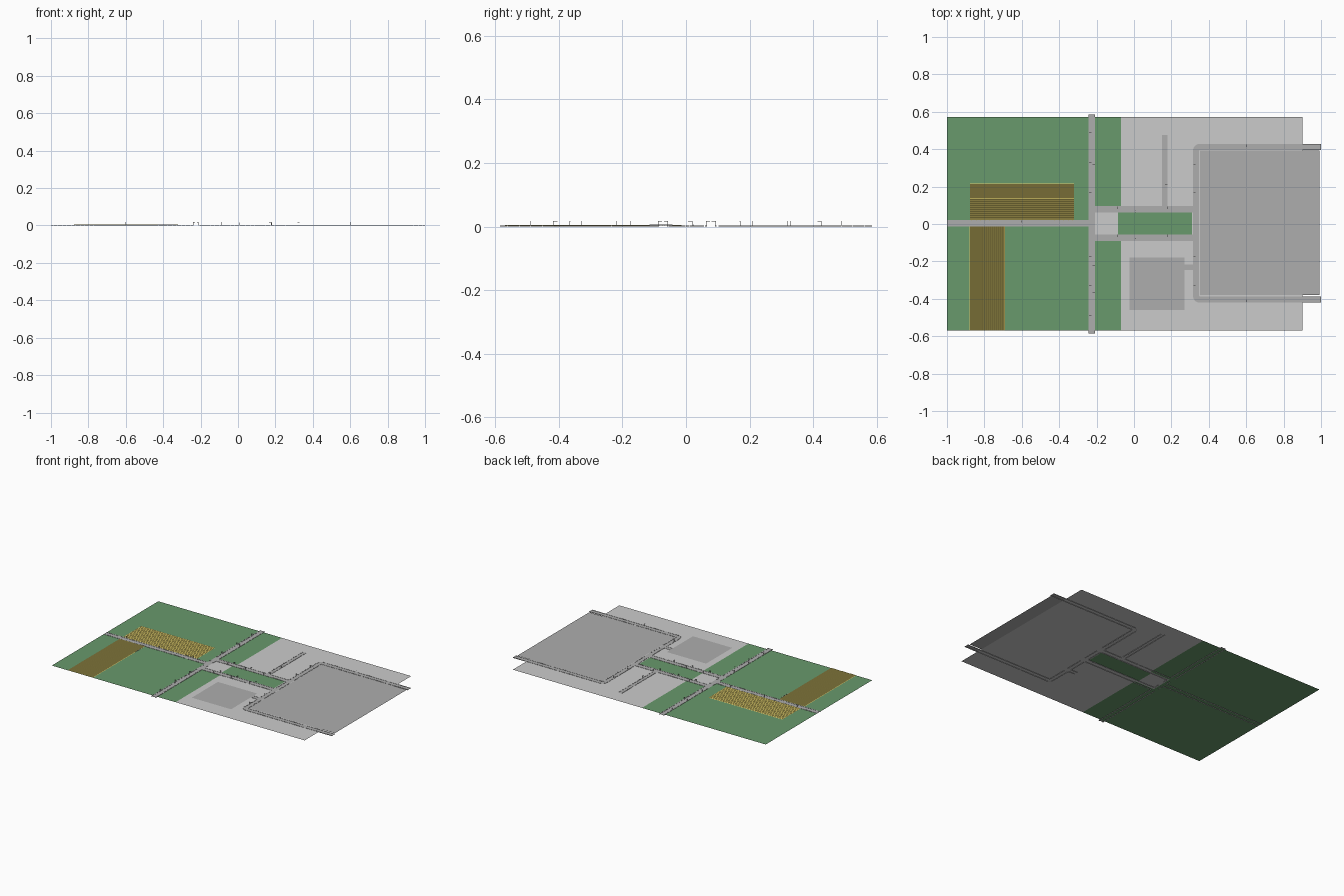
import bpy, bmesh, math
from mathutils import Vector

if "Cube" in bpy.data.objects:
    bpy.data.objects.remove(bpy.data.objects["Cube"])


def material(name, rgb):
    m = bpy.data.materials.new(name)
    m.diffuse_color = (*rgb, 1)
    m.use_nodes = True
    m.node_tree.nodes["Principled BSDF"].inputs["Base Color"].default_value = m.diffuse_color
    return m


GREEN = material("grass", (0.14, 0.32, 0.15))
YELLOW = material("crop", (0.70, 0.58, 0.14))
DARK = material("asphalt", (0.42, 0.42, 0.42))


def finish(bm, name, mat=None):
    me = bpy.data.meshes.new(name)
    bm.to_mesh(me)
    bm.free()
    ob = bpy.data.objects.new(name, me)
    bpy.context.collection.objects.link(ob)
    if mat:
        me.materials.append(mat)
    return ob


def quad(bm, x0, x1, y0, y1, z):
    bm.faces.new([bm.verts.new(p) for p in
                  ((x0, y0, z), (x1, y0, z), (x1, y1, z), (x0, y1, z))])


def plate(name, rects, z, mat=None):
    bm = bmesh.new()
    for r in rects:
        quad(bm, *r, z)
    return finish(bm, name, mat)


def box(bm, centre, size, angle=0.0):
    vs = bmesh.ops.create_cube(bm, size=1)["verts"]
    c, s = math.cos(angle), math.sin(angle)
    for v in vs:
        x, y, z = (v.co[i] * size[i] for i in range(3))
        v.co = Vector((c * x - s * y, s * x + c * y, z)) + Vector(centre)


# Ground: grass on the left, paving on the right, a green strip in the middle
plate("grass_ground", [(-1, -0.22, -0.57, 0.573), (-0.22, -0.07, 0.075, 0.573),
                       (-0.22, -0.07, -0.57, -0.075),
                       (-0.085, 0.31, -0.06, 0.065)], 0.0020, GREEN)
plate("paved_ground", [(-0.07, 0.90, 0.075, 0.573), (-0.07, 0.90, -0.57, -0.075),
                       (0.31, 0.90, -0.075, 0.075), (-0.22, -0.085, -0.075, 0.075),
                       (-0.085, 0.31, 0.065, 0.075),
                       (-0.085, 0.31, -0.075, -0.06)], 0.0020)

# Dark lots: large building plot and parking lot
plate("building_plot", [(0.352, 0.993, -0.38, 0.392)], 0.0028, DARK)
plate("parking_lot", [(-0.025, 0.27, -0.46, -0.18)], 0.0028, DARK)

# Crop fields with ridged rows
def field(name, x0, x1, y0, y1, rows, along_x):
    bm = bmesh.new()
    prev = None
    for i in range(rows * 2 + 1):
        t = i / (rows * 2)
        z = 0.0046 if i % 2 else 0.0026
        if along_x:
            y = y0 + t * (y1 - y0)
            pair = [bm.verts.new((x0, y, z)), bm.verts.new((x1, y, z))]
        else:
            x = x0 + t * (x1 - x0)
            pair = [bm.verts.new((x, y1, z)), bm.verts.new((x, y0, z))]
        if prev:
            bm.faces.new((prev[0], prev[1], pair[1], pair[0]))
        prev = pair
    finish(bm, name, YELLOW)


field("crop_field_north", -0.877, -0.322, 0.02, 0.217, 18, True)
field("crop_field_south", -0.88, -0.69, -0.57, -0.014, 18, False)

# Roads: strip surface plus rows of kerb stones, left open at junctions
JUNCTIONS = [(-0.225, 0.003, 0.022), (-0.225, 0.078, 0.022), (-0.225, -0.073, 0.022),
             (0.332, 0.078, 0.022), (0.332, -0.073, 0.022), (0.332, -0.232, 0.020),
             (0.165, 0.090, 0.021)]


def road(name, path, width, kerb=0.005):
    pts = [Vector((*p, 0)) for p in path]
    sides = []
    for i, p in enumerate(pts):
        a = (p - pts[i - 1]).normalized() if i else (pts[1] - p).normalized()
        b = (pts[i + 1] - p).normalized() if i < len(pts) - 1 else a
        t = (a + b).normalized()
        sides.append(Vector((-t.y, t.x, 0)) / max(t.dot(a), 0.3))
    bm = bmesh.new()
    h = width / 2
    prev = None
    for p, n in zip(pts, sides):
        row = [bm.verts.new(p + n * o + Vector((0, 0, 0.0026))) for o in (h, -h)]
        if prev:
            bm.faces.new((prev[0], prev[1], row[1], row[0]))
        prev = row
    finish(bm, name + "_surface", DARK)
    bm = bmesh.new()
    for s in (1, -1):
        line = [p + n * s * (h - kerb / 2) for p, n in zip(pts, sides)]
        for a, b in zip(line, line[1:]):
            d = b - a
            count = max(1, round(d.length / 0.012))
            for k in range(count):
                c = a + d * ((k + 0.5) / count)
                if any(max(abs(c.x - x), abs(c.y - y)) < r for x, y, r in JUNCTIONS):
                    continue
                box(bm, (c.x, c.y, 0.0018), (d.length / count * 0.92, kerb, 0.0036),
                    math.atan2(d.y, d.x))
    finish(bm, name + "_kerbs", DARK)


road("main_road", [(-0.225, -0.585), (-0.225, 0.585)], 0.035)
road("west_road", [(-1, 0.004), (-0.243, 0.004)], 0.035)
road("upper_link_road", [(-0.2075, 0.078), (0.315, 0.078)], 0.035)
road("lower_link_road", [(-0.2075, -0.073), (0.315, -0.073)], 0.035)
road("north_lane", [(0.165, 0.0955), (0.165, 0.475)], 0.028)
road("parking_entry", [(0.27, -0.232), (0.316, -0.232)], 0.03)


def corner(cx, cy, r, a0, a1, n=6):
    return [(cx + r * math.cos(math.radians(a0 + (a1 - a0) * i / n)),
             cy + r * math.sin(math.radians(a0 + (a1 - a0) * i / n))) for i in range(n + 1)]


road("ring_road", [(1, 0.412)] + corner(0.352, 0.392, 0.02, 90, 180)
     + corner(0.352, -0.384, 0.02, 180, 270) + [(1, -0.404)], 0.033)

# Street lamps: thin pole, arm over the road, small lamp head
def lamp(bm, x, y, dx, dy, h=0.017, reach=0.010):
    box(bm, (x, y, h / 2), (0.0016, 0.0016, h))
    ang = math.atan2(dy, dx)
    box(bm, (x + dx * reach / 2, y + dy * reach / 2, h), (reach, 0.0012, 0.001), ang)
    box(bm, (x + dx * reach, y + dy * reach, h - 0.0008), (0.004, 0.002, 0.001), ang)


bm = bmesh.new()
for y in (-0.49, -0.33, -0.175, 0.17, 0.33, 0.49):
    lamp(bm, -0.240, y, 1, 0)
for y in (-0.365, -0.22, 0.32):
    lamp(bm, -0.210, y, -1, 0)
for x in (-0.09, 0.04, 0.18):
    for yc in (0.078, -0.073):
        lamp(bm, x, yc + 0.015, 0, -1)
        lamp(bm, x - 0.03, yc - 0.015, 0, 1)
for x in (-0.85, -0.6, -0.35):
    lamp(bm, x, 0.019, 0, -1)
lamp(bm, 0.177, 0.21, -1, 0)
for y in (-0.33, -0.175, 0.17, 0.32):
    lamp(bm, 0.318, y, 1, 0)
lamp(bm, 0.60, 0.425, 0, -1)
lamp(bm, 0.60, -0.417, 0, 1)
finish(bm, "street_lamps", DARK)

# Low field fences: posts with two rails
bm = bmesh.new()
for i in range(10):
    box(bm, (-0.43 + i * 0.01, 0.024, 0.0035), (0.001, 0.001, 0.005))
    box(bm, (-0.69, -0.115 + i * 0.008, 0.0035), (0.001, 0.001, 0.005))
for z in (0.004, 0.0055):
    box(bm, (-0.385, 0.024, z), (0.09, 0.0008, 0.0006))
    box(bm, (-0.69, -0.079, z), (0.0008, 0.072, 0.0006))
finish(bm, "field_fences", DARK)
